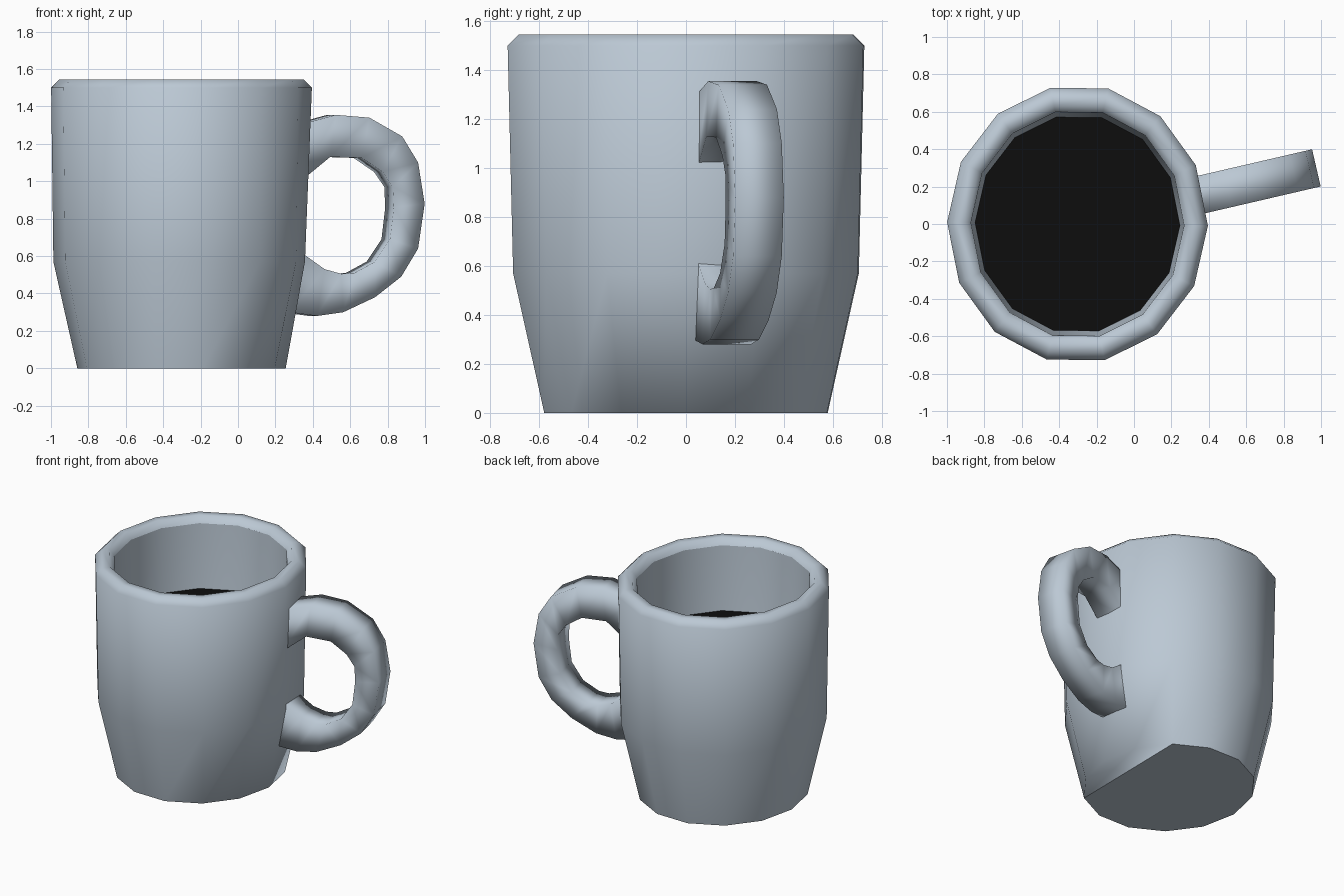
import bpy
import bmesh
from math import sin, cos, pi, radians

if "Cube" in bpy.data.objects:
    bpy.data.objects.remove(bpy.data.objects["Cube"])

SIDES = 14
CENTRE_X = -0.302


def material(name, colour):
    mat = bpy.data.materials.new(name)
    mat.use_nodes = True
    mat.diffuse_color = (*colour, 1)
    bsdf = next(n for n in mat.node_tree.nodes if n.type == 'BSDF_PRINCIPLED')
    bsdf.inputs["Base Color"].default_value = (*colour, 1)
    bsdf.inputs["Roughness"].default_value = 0.6
    return mat


def finish(bm, name, mat):
    for face in bm.faces:
        face.smooth = True
    mesh = bpy.data.meshes.new(name)
    bm.to_mesh(mesh)
    bm.free()
    mesh.materials.append(mat)
    obj = bpy.data.objects.new(name, mesh)
    bpy.context.collection.objects.link(obj)
    return obj


def ring(bm, z, rx, ry):
    """Slightly oval ring of vertices around the cup's axis."""
    angles = [2 * pi * i / SIDES for i in range(SIDES)]
    turn = radians(0.8)
    return [bm.verts.new((CENTRE_X + rx * cos(a) + turn * ry * sin(a),
                          ry * sin(a) - turn * rx * cos(a), z)) for a in angles]


def bridge(bm, lower, upper):
    n = len(lower)
    return [bm.faces.new((lower[i], lower[(i + 1) % n], upper[(i + 1) % n], upper[i]))
            for i in range(n)]


glaze = material("pale blue grey glaze", (0.50, 0.58, 0.66))
black = material("black drink", (0.004, 0.004, 0.004))

# Cup: outer wall, rounded rim and inner wall as one lofted shell
profile = [(0, 0.557, 0.592), (0.57, 0.685, 0.722), (1.5, 0.697, 0.745),
           (1.545, 0.652, 0.70), (1.545, 0.60, 0.645), (1.5, 0.57, 0.612),
           (1.03, 0.548, 0.585), (0.1, 0.45, 0.48)]
bm = bmesh.new()
rings = [ring(bm, *p) for p in profile]
for lower, upper in zip(rings, rings[1:]):
    bridge(bm, lower, upper)
rings[1][0].co.x -= 0.025          # wall flattens where the handle joins
bm.faces.new(rings[-1])            # inner floor

# Underside: main face, plus a strip near the handle that blends into the wall
base = rings[0]
bm.faces.new(list(reversed(base[2:SIDES - 1])))
bm.faces.new(list(reversed(base[SIDES - 2:] + base[:3])))
for i in range(SIDES):
    if 2 <= i < SIDES - 2:
        bm.edges.get((base[i], base[(i + 1) % SIDES])).smooth = False
    bm.edges.get((rings[5][i], rings[5][(i + 1) % SIDES])).smooth = False
bm.edges.get((base[2], base[SIDES - 2])).smooth = False
bmesh.ops.recalc_face_normals(bm, faces=bm.faces)
finish(bm, "cup", glaze)

# Drink: flat surface inside the cup
bm = bmesh.new()
bm.faces.new(ring(bm, 1.035, 0.549, 0.586))
finish(bm, "drink", black)

# Handle: square-section loop, set at an angle to the front
outer = [(0.30, 1.30), (0.50, 1.355), (0.68, 1.34), (0.855, 1.24), (0.94, 1.1),
         (0.975, 0.88), (0.94, 0.64), (0.85, 0.49), (0.71, 0.38), (0.54, 0.30),
         (0.40, 0.28), (0.25, 0.30)]
inner = [(0.30, 0.99), (0.47, 1.13), (0.64, 1.125), (0.75, 1.05), (0.805, 0.97),
         (0.81, 0.86), (0.79, 0.69), (0.71, 0.57), (0.60, 0.51), (0.53, 0.505),
         (0.44, 0.53), (0.30, 0.63)]
yaw = radians(13)


def handle_vert(bm, point, side):
    x, z = point
    y = 0.155 + (x - 0.35) * 0.232
    return bm.verts.new((x - side * sin(yaw), y + side * cos(yaw), z))


bm = bmesh.new()
half = 0.102
sections = [[handle_vert(bm, o, -half), handle_vert(bm, o, half),
             handle_vert(bm, i, half), handle_vert(bm, i, -half)]
            for o, i in zip(outer, inner)]
for a, b in zip(sections, sections[1:]):
    bridge(bm, a, b)
bmesh.ops.recalc_face_normals(bm, faces=bm.faces)
finish(bm, "handle", glaze)
